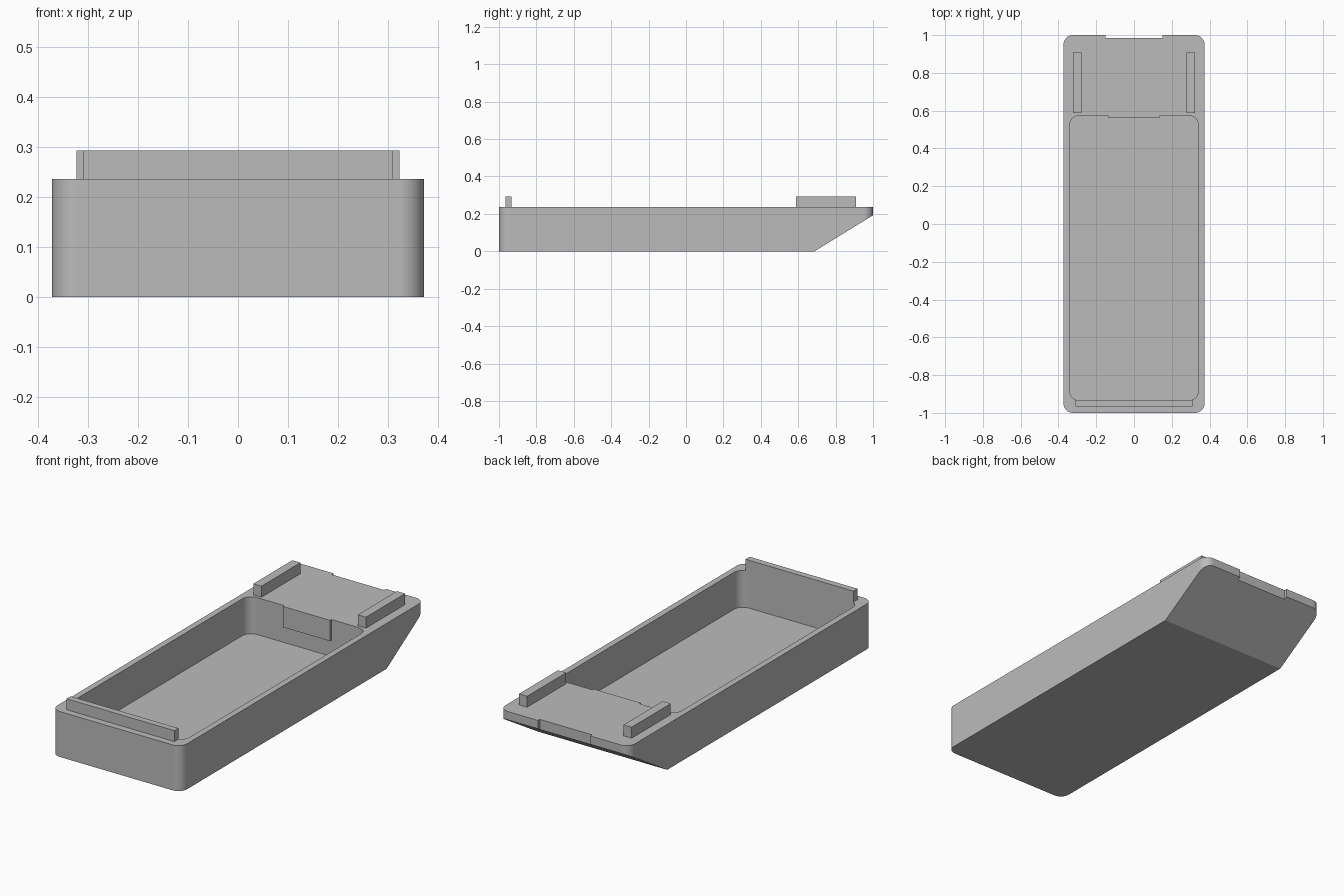
import bpy, bmesh, math

if "Cube" in bpy.data.objects:
    bpy.data.objects.remove(bpy.data.objects["Cube"], do_unlink=True)

DECK = 0.236   # deck height
FLOOR = 0.044  # hold floor height
TOP = 0.293    # top of rails

grey = bpy.data.materials.new("plain grey")
grey.use_nodes = True
grey.diffuse_color = (0.5, 0.5, 0.5, 1)
grey.node_tree.nodes["Principled BSDF"].inputs["Base Color"].default_value = (0.5, 0.5, 0.5, 1)


def extrude(name, points, offset):
    """Prism from a closed outline, extruded by offset."""
    bm = bmesh.new()
    face = bm.faces.new([bm.verts.new(p) for p in points])
    ext = bmesh.ops.extrude_face_region(bm, geom=[face])
    moved = [v for v in ext["geom"] if isinstance(v, bmesh.types.BMVert)]
    bmesh.ops.translate(bm, verts=moved, vec=offset)
    bmesh.ops.recalc_face_normals(bm, faces=bm.faces)
    mesh = bpy.data.meshes.new(name)
    bm.to_mesh(mesh)
    bm.free()
    mesh.materials.append(grey)
    obj = bpy.data.objects.new(name, mesh)
    bpy.context.collection.objects.link(obj)
    return obj


def box(name, x0, x1, y0, y1, z0, z1):
    corners = [(x0, y0, z0), (x1, y0, z0), (x1, y1, z0), (x0, y1, z0)]
    return extrude(name, corners, (0, 0, z1 - z0))


def rounded_box(name, half_x, y0, y1, z0, z1, radius, steps=8):
    centres = [(half_x - radius, y1 - radius), (radius - half_x, y1 - radius),
               (radius - half_x, y0 + radius), (half_x - radius, y0 + radius)]
    points = []
    for quarter, (cx, cy) in enumerate(centres):
        for i in range(steps + 1):
            a = math.pi / 2 * (quarter + i / steps)
            points.append((cx + radius * math.cos(a), cy + radius * math.sin(a), z0))
    return extrude(name, points, (0, 0, z1 - z0))


def cut(target, cutter):
    mod = target.modifiers.new("cut", "BOOLEAN")
    mod.operation = "DIFFERENCE"
    mod.solver = "EXACT"
    mod.object = cutter
    bpy.context.view_layer.objects.active = target
    bpy.ops.object.modifier_apply(modifier=mod.name)
    bpy.data.objects.remove(cutter, do_unlink=True)


# Hull with open hold, raked stern and stern notch
hull = rounded_box("hull", 0.373, -1, 1, 0, DECK, 0.05)
cut(hull, rounded_box("hold_cutter", 0.341, -0.933, 0.573, FLOOR, 0.4, 0.05))
slope = 0.1925 / (1 - 0.687)
rake = [(-0.6, 0.687 - 0.1 / slope, -0.1), (-0.6, 1.1, -0.1),
        (-0.6, 1.1, 0.1925 + 0.1 * slope)]
cut(hull, extrude("rake_cutter", rake, (1.2, 0, 0)))
cut(hull, box("notch_cutter", -0.151, 0.151, 0.985, 1.2, -0.2, 0.4))

# Smooth rounded corners, keep flat walls flat
bpy.ops.object.select_all(action="DESELECT")
hull.select_set(True)
bpy.context.view_layer.objects.active = hull
bpy.ops.object.shade_smooth_by_angle(angle=math.radians(25))
hull.modifiers.new("flat walls", "WEIGHTED_NORMAL").keep_sharp = True

# Raised pad on the rear wall of the hold
box("hold_pad", -0.135, 0.135, 0.562, 0.573, 0.128, DECK)

# Cross rail at the front, set into the wall
box("front_rail", -0.31, 0.31, -0.965, -0.932, 0.18, TOP)

# Side rails on the rear deck
for side, s in (("left", 1), ("right", -1)):
    box(side + "_deck_rail", s * 0.277, s * 0.324, 0.588, 0.909, DECK, TOP)
